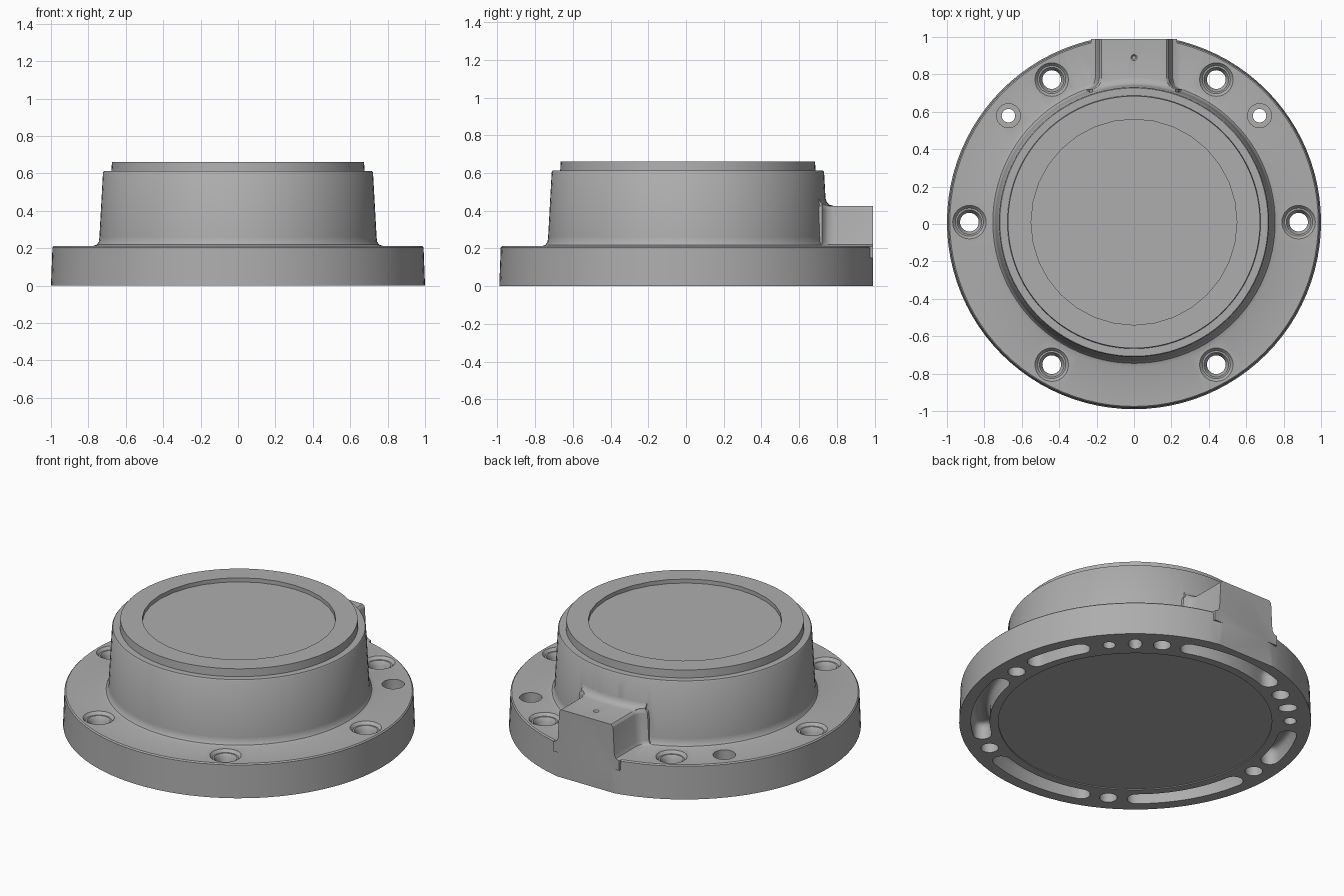
import bpy, bmesh
from math import sin, cos, pi, radians
from mathutils import Matrix

old = bpy.data.objects.get("Cube")
if old:
    bpy.data.objects.remove(old, do_unlink=True)

metal = bpy.data.materials.new("cast_grey")
metal.use_nodes = True
grey = (0.42, 0.42, 0.42, 1)
metal.diffuse_color = grey
metal.node_tree.nodes["Principled BSDF"].inputs["Base Color"].default_value = grey


def revolve(bm, profile, segs, x=0, y=0):
    """Lathe an (r, z) profile whose ends lie on the axis."""
    part = bmesh.new()
    verts = [part.verts.new((r, 0, z)) for r, z in profile]
    edges = [part.edges.new(pair) for pair in zip(verts, verts[1:])]
    bmesh.ops.spin(part, geom=verts + edges, cent=(0, 0, 0), axis=(0, 0, 1),
                   angle=2 * pi, steps=segs, use_merge=False)
    merge(bm, part, x, y)


def loft(bm, layers):
    """Skin a stack of (outline, z) layers and cap both ends."""
    part = bmesh.new()
    rings = [[part.verts.new((x, y, z)) for x, y in outline] for outline, z in layers]
    for low, high in zip(rings, rings[1:]):
        for i in range(len(low)):
            part.faces.new((low[i - 1], low[i], high[i], high[i - 1]))
    part.faces.new(rings[0])
    part.faces.new(rings[-1])
    merge(bm, part)


def merge(bm, part, x=0, y=0):
    """Clean a piece and add it to a bigger mesh."""
    bmesh.ops.remove_doubles(part, verts=part.verts, dist=1e-5)
    bmesh.ops.recalc_face_normals(part, faces=part.faces)
    part.transform(Matrix.Translation((x, y, 0)))
    mesh = bpy.data.meshes.new("piece")
    part.to_mesh(mesh)
    part.free()
    bm.from_mesh(mesh)
    bpy.data.meshes.remove(mesh)


def make(name, bm):
    mesh = bpy.data.meshes.new(name)
    bm.to_mesh(mesh)
    bm.free()
    mesh.materials.append(metal)
    ob = bpy.data.objects.new(name, mesh)
    bpy.context.collection.objects.link(ob)
    return ob


def combine(target, tool, operation):
    mod = target.modifiers.new("combine", 'BOOLEAN')
    mod.operation, mod.solver, mod.object = operation, 'EXACT', tool
    bpy.context.view_layer.objects.active = target
    bpy.ops.object.modifier_apply(modifier=mod.name)
    bpy.data.objects.remove(tool, do_unlink=True)


def slot_outline(start, end, half, cap, radius=0.88):
    """Curved slot seen from above, with rounded ends."""
    a, b = radians(start) + cap / radius, radians(end) - cap / radius
    pts = []
    for i in range(13):                       # outer arc
        t = a + (b - a) * i / 12
        pts.append((radius + half, t))
    for i in range(1, 8):                     # far end
        s = pi * i / 8
        pts.append((radius + half * cos(s), b + cap / radius * sin(s)))
    for i in range(13):                       # inner arc
        t = b + (a - b) * i / 12
        pts.append((radius - half, t))
    for i in range(1, 8):                     # near end
        s = pi * i / 8
        pts.append((radius - half * cos(s), a - cap / radius * sin(s)))
    return [(r * cos(t), r * sin(t)) for r, t in pts]


# Flange and drum with filleted root and stepped rim
bm = bmesh.new()
revolve(bm, [(0, 0.006), (0.777, 0.006), (0.777, 0), (1, 0), (0.992, 0.205), (0.985, 0.212),
             (0.775, 0.212), (0.755, 0.219), (0.744, 0.235), (0.741, 0.26),
             (0.722, 0.605), (0.717, 0.612), (0.677, 0.612), (0.674, 0.66), (0, 0.66)], 96)
housing = make("housing", bm)

# Boss: a collar filleted into the drum, trimmed to a drafted block
bm = bmesh.new()
revolve(bm, [(0, 0.1), (1.1, 0.1), (1.1, 0.425), (0.775, 0.425), (0.75, 0.432),
             (0.737, 0.445), (0.728, 0.47), (0, 0.47)], 96)
boss = make("boss", bm)


def block_outline(w):
    side = [(w, 1.1), (w, 0.77), (w + 0.006, 0.745), (w + 0.02, 0.725), (w + 0.05, 0.71), (w + 0.05, 0.5)]
    return side + [(-x, y) for x, y in reversed(side)]


bm = bmesh.new()
loft(bm, [(block_outline(w), z) for w, z in
          [(0.23, 0.15), (0.23, 0.211), (0.207, 0.22), (0.196, 0.24),
           (0.187, 0.405), (0.182, 0.418), (0.172, 0.426), (0.172, 0.55)]])
combine(boss, make("block", bm), 'INTERSECT')
combine(housing, boss, 'UNION')

# Flat on the back edge
bm = bmesh.new()
bmesh.ops.create_cube(bm, size=1, matrix=Matrix.Translation((0, 1.48, 0.2)))
combine(housing, make("flat_cutter", bm), 'DIFFERENCE')

# Holes, top recess and underside pockets
bm = bmesh.new()
revolve(bm, [(0, 0.635), (0.55, 0.635), (0.55, 0.8), (0, 0.8)], 32)
for deg in range(0, 360, 60):                 # bolt holes with spot faces
    t = radians(deg)
    revolve(bm, [(0, -0.1), (0.05, -0.1), (0.05, 0.17), (0.066, 0.195), (0.075, 0.195),
                 (0.09, 0.2125), (0.09, 0.3), (0, 0.3)], 32, 0.88 * cos(t), 0.88 * sin(t))
for deg in (40.3, 139.7):                     # stepped dowel holes
    t = radians(deg)
    revolve(bm, [(0, -0.1), (0.036, -0.1), (0.036, 0.11), (0.064, 0.11), (0.064, 0.3), (0, 0.3)],
            32, 0.88 * cos(t), 0.88 * sin(t))
revolve(bm, [(0, 0.37), (0.008, 0.37), (0.008, 0.415), (0.017, 0.426), (0.017, 0.6), (0, 0.6)], 16, 0, 0.88)
slots = [(67, 113), (147, 173), (187, 233), (247, 293), (307, 353), (7, 33), (47.4, 52.6), (127.4, 132.6)]
for start, end in slots:
    short = end - start < 10
    half, cap = 0.053, 0.037 if short else 0.053
    layers = []
    for inset, z in [(0, -0.05), (0, 0.065), (0.007, 0.085), (0.016, 0.095), (0.03, 0.1)]:
        turn = inset / 0.88 * 180 / pi
        layers.append((slot_outline(start + turn, end - turn, half - inset, cap - inset), z))
    loft(bm, layers)
combine(housing, make("hole_cutter", bm), 'DIFFERENCE')

# Centre the part and smooth its round faces
housing.data.transform(Matrix.Translation((0, 0.01, 0)))
bpy.ops.object.select_all(action='DESELECT')
housing.select_set(True)
bpy.context.view_layer.objects.active = housing
bpy.ops.object.shade_smooth_by_angle(angle=radians(35))
